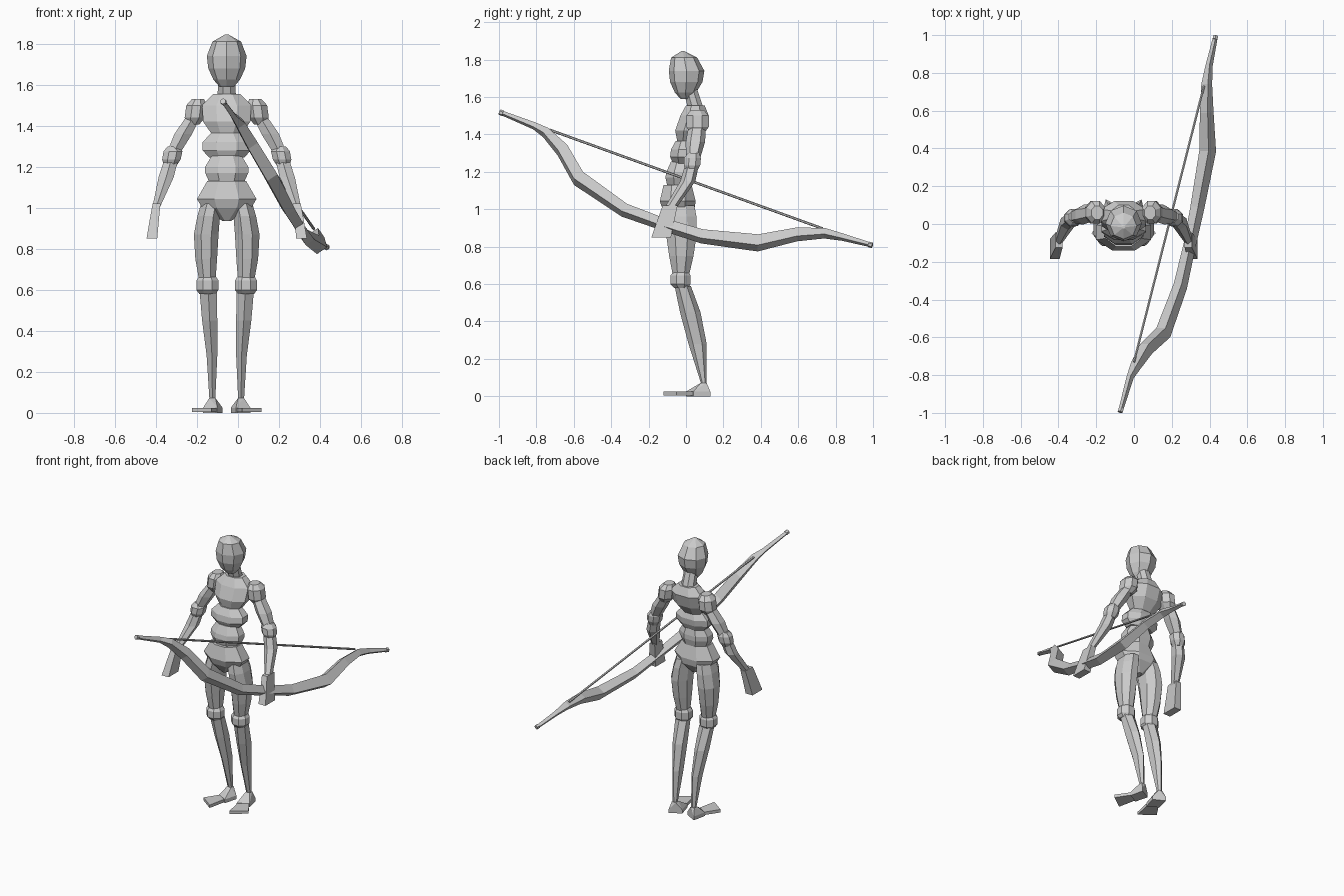
import bpy, bmesh, math
from mathutils import Vector

old = bpy.data.objects.get("Cube")
if old:
    bpy.data.objects.remove(old, do_unlink=True)

GREY = (0.6, 0.6, 0.6, 1)
mat = bpy.data.materials.new("plain grey")
mat.use_nodes = True
mat.diffuse_color = GREY
mat.node_tree.nodes["Principled BSDF"].inputs["Base Color"].default_value = GREY

CX = -0.055  # symmetry plane of the figure


def finish(name, bm):
    bmesh.ops.recalc_face_normals(bm, faces=bm.faces)
    mesh = bpy.data.meshes.new(name)
    bm.to_mesh(mesh)
    bm.free()
    mesh.materials.append(mat)
    obj = bpy.data.objects.new(name, mesh)
    bpy.context.collection.objects.link(obj)
    return obj


def skin(name, rings):
    """Join rings of points into a closed faceted solid."""
    bm = bmesh.new()
    rows = [[bm.verts.new(p) for p in ring] for ring in rings]
    n = len(rows[0])
    for a, b in zip(rows, rows[1:]):
        for i in range(n):
            j = (i + 1) % n
            bm.faces.new((a[i], a[j], b[j], b[i]))
    bm.faces.new(rows[0])
    bm.faces.new(rows[-1])
    return finish(name, bm)


def loft(name, sections, sides=8, flat=True, side=1):
    """Horizontal rings: offset from the middle, height, half width, front y, back y."""
    turn = math.pi / sides if flat else 0
    grow = 1 / math.cos(turn)
    rings = []
    for x, z, hw, front, back in sections:
        mid, hd = (front + back) / 2, (back - front) / 2
        angles = [turn + math.tau * i / sides for i in range(sides)]
        rings.append([(CX + side * (x + hw * grow * math.cos(a)),
                       mid + hd * grow * math.sin(a), z) for a in angles])
    return skin(name, rings)


def hull(name, points, side):
    bm = bmesh.new()
    for x, y, z in points:
        bm.verts.new((CX + side * x, y, z))
    bmesh.ops.convex_hull(bm, input=bm.verts)
    bmesh.ops.dissolve_limit(bm, angle_limit=0.02, verts=bm.verts, edges=bm.edges)
    return finish(name, bm)


# Head and neck
loft("head", [(0, 1.59, .035, -.03, .03), (0, 1.625, .065, -.06, .055),
              (0, 1.68, .09, -.085, .088), (0, 1.74, .097, -.092, .098),
              (0, 1.81, .07, -.08, .06), (0, 1.845, .008, -.025, -.01)], flat=False)
loft("neck", [(0, 1.52, .045, .015, .1), (0, 1.64, .042, -.015, .06)])

# Torso blocks
loft("chest", [(0, 1.355, .07, -.045, .05), (0, 1.42, .115, -.058, .1),
               (0, 1.5, .12, -.03, .122), (0, 1.555, .065, 0, .1)])
loft("upper_abdomen", [(0, 1.245, .085, -.07, .04), (0, 1.28, .118, -.085, .055),
                       (0, 1.32, .118, -.08, .06), (0, 1.365, .075, -.055, .045)])
loft("lower_abdomen", [(0, 1.125, .085, -.1, .03), (0, 1.17, .105, -.11, .04),
                       (0, 1.2, .105, -.105, .04), (0, 1.255, .072, -.08, .03)])
loft("pelvis", [(0, .935, .02, -.08, 0), (0, 1.0, .12, -.125, .045),
                (0, 1.043, .145, -.14, .052), (0, 1.13, .095, -.12, .03)])

for label, s in (("right", -1), ("left", 1)):
    # Leg
    loft(label + "_thigh", [(.095, .655, .041, -.072, .018), (.1, .75, .053, -.09, .04),
                            (.1, .87, .06, -.107, .058), (.088, .96, .055, -.117, .056),
                            (.075, 1.02, .05, -.11, .045)], side=s)
    loft(label + "_knee", [(.094, .58, .04, -.065, .012), (.094, .6, .054, -.083, .024),
                           (.094, .645, .054, -.083, .024), (.094, .667, .04, -.068, .014)],
         side=s)
    loft(label + "_shin", [(.07, .06, .014, .085, .108), (.072, .28, .026, .02, .104),
                           (.083, .45, .037, -.025, .07), (.09, .59, .042, -.055, .02)],
         sides=6, side=s)
    # Foot: wedge heel and thin splayed toe plate
    heel = [(.02, .09), (.095, .13), (.115, .04), (.045, -.0)]
    ankle = [(x, y, .072) for x in (.055, .085) for y in (.08, .11)]
    hull(label + "_heel", [(x, y, z) for x, y in heel for z in (0, .025)] + ankle, s)
    toe = [(.05, .0), (.11, .04), (.17, -.05), (.075, -.12)]
    hull(label + "_toes", [(x, y, z) for x, y in toe for z in (.005, .025)], s)
    # Arm
    loft(label + "_shoulder", [(.165, 1.405, .03, .025, .095), (.155, 1.44, .05, .002, .122),
                               (.147, 1.5, .05, .002, .122), (.14, 1.53, .03, .025, .095)],
         side=s)
    loft(label + "_upper_arm", [(.258, 1.27, .033, .005, .07), (.212, 1.36, .043, .005, .095),
                                (.165, 1.44, .035, .02, .1)], sides=6, side=s)
    loft(label + "_elbow", [(.275, 1.205, .03, .0, .06), (.27, 1.235, .045, -.012, .076),
                            (.262, 1.275, .046, -.01, .08), (.258, 1.3, .03, .01, .07)],
         side=s)
    loft(label + "_forearm", [(.345, 1.0, .018, -.115, -.06), (.295, 1.15, .037, -.025, .045),
                              (.275, 1.22, .034, -.005, .06)], sides=6, side=s)
    loft(label + "_hand", [(.365, .85, .026, -.185, -.08), (.352, .95, .022, -.15, -.06),
                           (.342, 1.02, .019, -.125, -.045)], sides=4, side=s)

# Bow: a slanted plane holds the curve, given as position, width and depth
across = Vector((.82, 0, .57))
limb = [(-.07, -.985, 1.515, .018, .018), (-.02, -.81, 1.445, .025, .03),
        (.01, -.75, 1.41, .045, .04), (.065, -.66, 1.315, .055, .06),
        (.155, -.575, 1.165, .06, .065), (.245, -.33, .995, .052, .055),
        (.295, -.11, .915, .045, .05), (.335, .085, .855, .05, .058),
        (.39, .385, .82, .06, .07), (.385, .59, .865, .05, .055),
        (.385, .74, .872, .042, .04), (.398, .84, .85, .025, .03),
        (.43, .985, .81, .018, .018)]
centres = [Vector(p[:3]) for p in limb]
rings = []
for i, (c, p) in enumerate(zip(centres, limb)):
    along = centres[min(i + 1, len(limb) - 1)] - centres[max(i - 1, 0)]
    deep = along.cross(across).normalized()
    corners = ((1, 1), (1, -1), (-1, -1), (-1, 1))
    rings.append([c + across * p[3] / 2 * u + deep * p[4] / 2 * v for u, v in corners])
skin("bow_limbs", rings)


def rod(name, a, b, radius, sides=6):
    a, b = Vector(a), Vector(b)
    bpy.ops.mesh.primitive_cylinder_add(vertices=sides, radius=radius,
                                        depth=(b - a).length, location=(a + b) / 2)
    obj = bpy.context.object
    obj.name = name
    obj.rotation_mode = "QUATERNION"
    obj.rotation_quaternion = (b - a).to_track_quat("Z", "Y")
    obj.data.materials.append(mat)


# String and end knobs
rod("bow_string", (0, -.73, 1.425), (.37, .73, .897), .007)
for name, end, inner in (("front_tip", centres[0], centres[1]),
                         ("rear_tip", centres[-1], centres[-2])):
    step = (end - inner).normalized()
    rod(name, end - step * .008, end + step * .012, .015)
